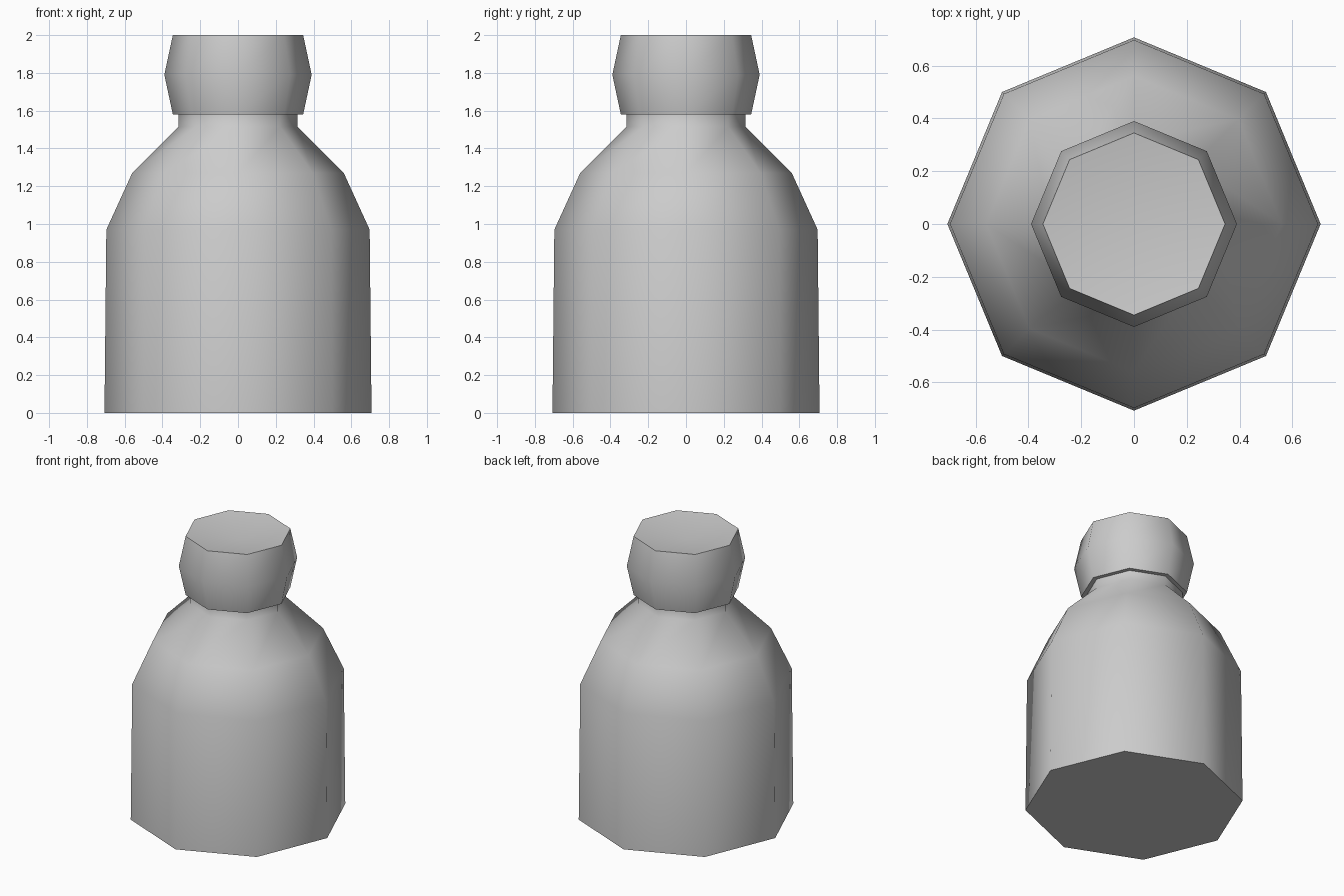
import bpy, bmesh
from math import cos, sin, pi, radians

cube = bpy.data.objects.get("Cube")
if cube:
    bpy.data.objects.remove(cube)

SIDES = 8

grey = bpy.data.materials.new("light grey")
grey.use_nodes = True
colour = (0.6, 0.6, 0.6, 1)
grey.diffuse_color = colour
grey.node_tree.nodes["Principled BSDF"].inputs["Base Color"].default_value = colour


def lathe(name, profile, dish=0.0):
    """Turn (radius, height) points into a closed octagonal solid; dish sinks the top centre."""
    bm = bmesh.new()
    rings = [[bm.verts.new((r * cos(2 * pi * i / SIDES), r * sin(2 * pi * i / SIDES), z))
              for i in range(SIDES)] for r, z in profile]
    for low, high in zip(rings, rings[1:]):
        for i in range(SIDES):
            j = (i + 1) % SIDES
            bm.faces.new((low[i], low[j], high[j], high[i]))
    bm.faces.new(rings[0][::-1])
    top = bm.faces.new(rings[-1])
    if dish:
        centre = bmesh.ops.poke(bm, faces=[top])["verts"][0]
        centre.co.z -= dish
    mesh = bpy.data.meshes.new(name)
    bm.to_mesh(mesh)
    bm.free()
    mesh.materials.append(grey)
    obj = bpy.data.objects.new(name, mesh)
    bpy.context.collection.objects.link(obj)
    bpy.ops.object.select_all(action="DESELECT")
    obj.select_set(True)
    bpy.context.view_layer.objects.active = obj
    bpy.ops.object.shade_smooth_by_angle(angle=radians(60))
    return obj


# Bottle body with shoulders and neck
lathe("bottle_body", [(0.707, 0), (0.697, 0.97), (0.56, 1.27), (0.315, 1.515), (0.315, 1.6)])

# Bulging stopper with a slightly hollow top
lathe("stopper", [(0.345, 1.58), (0.39, 1.79), (0.345, 2)], dish=0.05)
